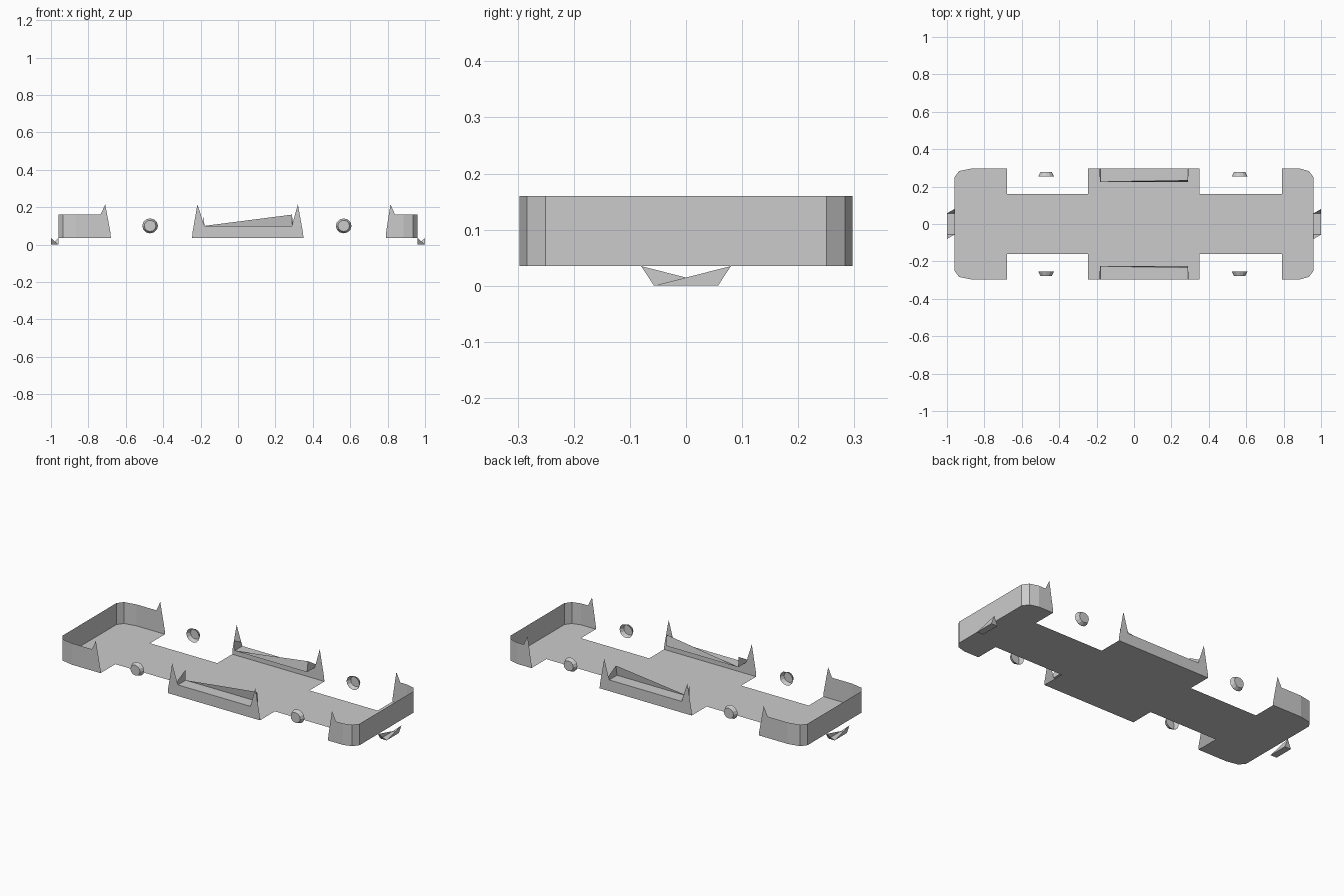
import bpy, bmesh, math
from mathutils import Matrix

if "Cube" in bpy.data.objects:
    bpy.data.objects.remove(bpy.data.objects["Cube"])

Z0, Z1, PEAK, Y = 0.035, 0.16, 0.215, 0.297


def sheet(name, faces, mirror_y=False):
    """Build a flat-faced sheet object from polygons of 3D points."""
    bm = bmesh.new()
    for f in faces:
        bm.faces.new([bm.verts.new(p) for p in f])
    if mirror_y:
        geom = bmesh.ops.duplicate(bm, geom=bm.verts[:] + bm.edges[:] + bm.faces[:])["geom"]
        copies = [g for g in geom if isinstance(g, bmesh.types.BMVert)]
        bmesh.ops.scale(bm, vec=(1, -1, 1), verts=copies)
        bmesh.ops.reverse_faces(bm, faces=[g for g in geom if isinstance(g, bmesh.types.BMFace)])
    bmesh.ops.remove_doubles(bm, verts=bm.verts[:], dist=1e-4)
    me = bpy.data.meshes.new(name)
    bm.to_mesh(me)
    bm.free()
    ob = bpy.data.objects.new(name, me)
    bpy.context.collection.objects.link(ob)
    return ob


# Floor pan with wheel cut-outs and rounded outer corners
half = [(-0.96, 0.25), (-0.935, 0.283), (-0.865, Y), (-0.68, Y), (-0.68, 0.16),
        (-0.245, 0.16), (-0.245, Y), (0.35, Y), (0.35, 0.16), (0.79, 0.16),
        (0.79, Y), (0.885, Y), (0.935, 0.283), (0.96, 0.25)]
outline = half + [(x, -y) for x, y in reversed(half)]
sheet("floor_pan", [[(x, y, Z0) for x, y in reversed(outline)]])


# End bumpers: walls that wrap the corners and finish in a peaked edge
def bumper(name, path, inner, peak, shoulder):
    faces = [[(*a, Z0), (*b, Z0), (*b, Z1), (*a, Z1)] for a, b in zip(path, path[1:])]
    x = path[-1][0]
    s = 1 if inner > x else -1
    faces.append([(x, Y, Z0), (inner, Y, Z0), (inner - s * 0.001, Y, 0.06), (peak, Y, PEAK),
                  (shoulder, Y, Z1), (x, Y, Z1)])
    if s > 0:
        faces = [list(reversed(f)) for f in faces]
    ob = sheet(name, faces, True)
    return ob


bumper("rear_bumper", [(-0.96, 0), (-0.96, 0.25), (-0.935, 0.283), (-0.865, Y)],
       -0.68, -0.71, -0.735)
bumper("front_bumper", [(0.96, 0), (0.96, 0.25), (0.935, 0.283), (0.885, Y)],
       0.79, 0.815, 0.84)

# Side panels with two peaks
side = [(-0.245, Z0), (0.35, Z0), (0.348, 0.06), (0.32, PEAK), (0.288, 0.10),
        (-0.18, 0.10), (-0.217, PEAK), (-0.244, 0.06)]
sheet("side_panels", [[(x, Y, z) for x, z in reversed(side)]], True)

# Sill recess: flat ledge, wedge-shaped inner panel and small end pieces
YI = 0.225
sheet("sill_recess", [
    [(-0.18, YI, 0.10), (0.288, YI, 0.10), (0.288, Y, 0.10), (-0.18, Y, 0.10)],
    [(0.288, YI, 0.10), (-0.18, YI, 0.10), (0.288, YI + 0.01, Z1)],
    [(-0.18, Y, 0.10), (-0.185, Y, 0.12), (-0.182, YI, Z1), (-0.18, YI, 0.10)],
    [(0.288, YI, 0.10), (0.288, YI + 0.01, Z1), (0.293, Y, 0.12), (0.288, Y, 0.10)],
], True)

# Hub caps: short tapered discs, open on the inner side
for x, axle in ((-0.47, "rear"), (0.565, "front")):
    for s, label in ((1, "left"), (-1, "right")):
        ring = [(math.cos(i * math.tau / 12), math.sin(i * math.tau / 12)) for i in range(12)]
        big = [(x + 0.042 * c, s * 0.254, 0.10 + 0.04 * d) for c, d in ring]
        small = [(x + 0.031 * c, s * 0.277, 0.10 + 0.03 * d) for c, d in ring]
        faces = [[big[i], small[i], small[i - 11], big[i - 11]] for i in range(12)]
        faces.append(small[::-1])
        if s < 0:
            faces = [f[::-1] for f in faces]
        sheet(axle + "_hub_cap_" + label, faces)

# Small lips below each end
W, T = 0.057, 0.08
for x, name in ((-1.0, "rear_lip"), (0.96, "front_lip")):
    a, b = x, x + 0.04
    sheet(name, [
        [(a, -W, 0), (a, W, 0), (b, W, 0), (b, -W, 0)],
        [(b, -W, 0), (b, W, 0), (b, T, Z0)] if x > 0 else [(b, W, 0), (b, -W, 0), (b, T, Z0)][::-1],
        [(a, W, 0), (a, -W, 0), (a, -T, Z0)],
        [(b, W, 0), (a, W, 0), ((b if x > 0 else a + 0.04), T, Z0)],
        [(a, -W, 0), (b, -W, 0), (a, -T, Z0)],
    ])
